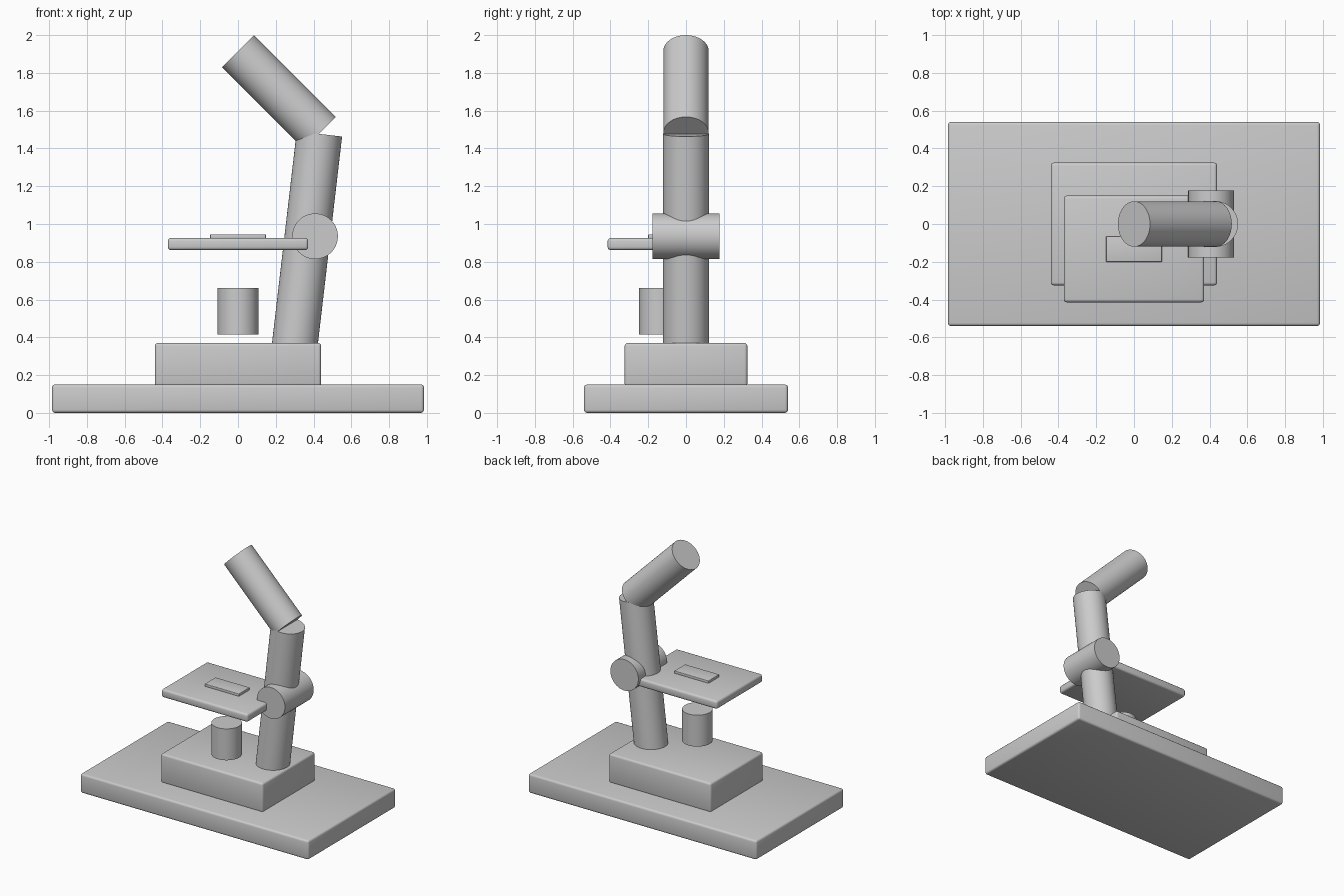
import bpy, math
from mathutils import Vector

if "Cube" in bpy.data.objects:
    bpy.data.objects.remove(bpy.data.objects["Cube"])

grey = bpy.data.materials.new("plain grey")
grey.diffuse_color = (0.6, 0.6, 0.6, 1)
grey.use_nodes = True
grey.node_tree.nodes["Principled BSDF"].inputs["Base Color"].default_value = grey.diffuse_color


def finish(obj, name):
    obj.name = name
    obj.data.materials.append(grey)
    bpy.ops.object.shade_smooth_by_angle(angle=math.radians(35))


def box(name, lo, hi, bevel):
    """Rounded box between two corners."""
    lo, hi = Vector(lo), Vector(hi)
    bpy.ops.mesh.primitive_cube_add(size=1, location=(lo + hi) / 2)
    obj = bpy.context.object
    obj.scale = hi - lo
    bpy.ops.object.transform_apply(location=False, rotation=False, scale=True)
    mod = obj.modifiers.new("rounded edges", 'BEVEL')
    mod.width = bevel
    mod.segments = 3
    bpy.ops.object.modifier_apply(modifier=mod.name)
    finish(obj, name)


def rod(name, start, end, radius):
    """Cylinder running from start to end."""
    start, end = Vector(start), Vector(end)
    axis = end - start
    bpy.ops.mesh.primitive_cylinder_add(vertices=64, radius=radius, depth=axis.length,
                                        location=(start + end) / 2)
    obj = bpy.context.object
    obj.rotation_euler = axis.to_track_quat('Z', 'Y').to_euler()
    finish(obj, name)


# Stepped foot
box("base_plate", (-0.985, -0.54, 0), (0.985, 0.54, 0.15), 0.016)
box("base_block", (-0.44, -0.325, 0.14), (0.44, 0.325, 0.37), 0.016)

# Stage with specimen slide
box("stage", (-0.372, -0.415, 0.862), (0.372, 0.15, 0.926), 0.016)
box("slide", (-0.148, -0.2, 0.922), (0.148, -0.066, 0.945), 0.004)

# Lamp below the stage
rod("lamp", (0, -0.14, 0.415), (0, -0.14, 0.66), 0.108)

# Leaning arm, focus knob and eyepiece tube
rod("arm", (0.296, 0, 0.32), (0.431, 0, 1.477), 0.121)
rod("focus_knob", (0.408, -0.177, 0.935), (0.408, 0.177, 0.935), 0.121)
rod("eyepiece_tube", (0.433, 0, 1.482), (0, 0, 1.915), 0.12)
